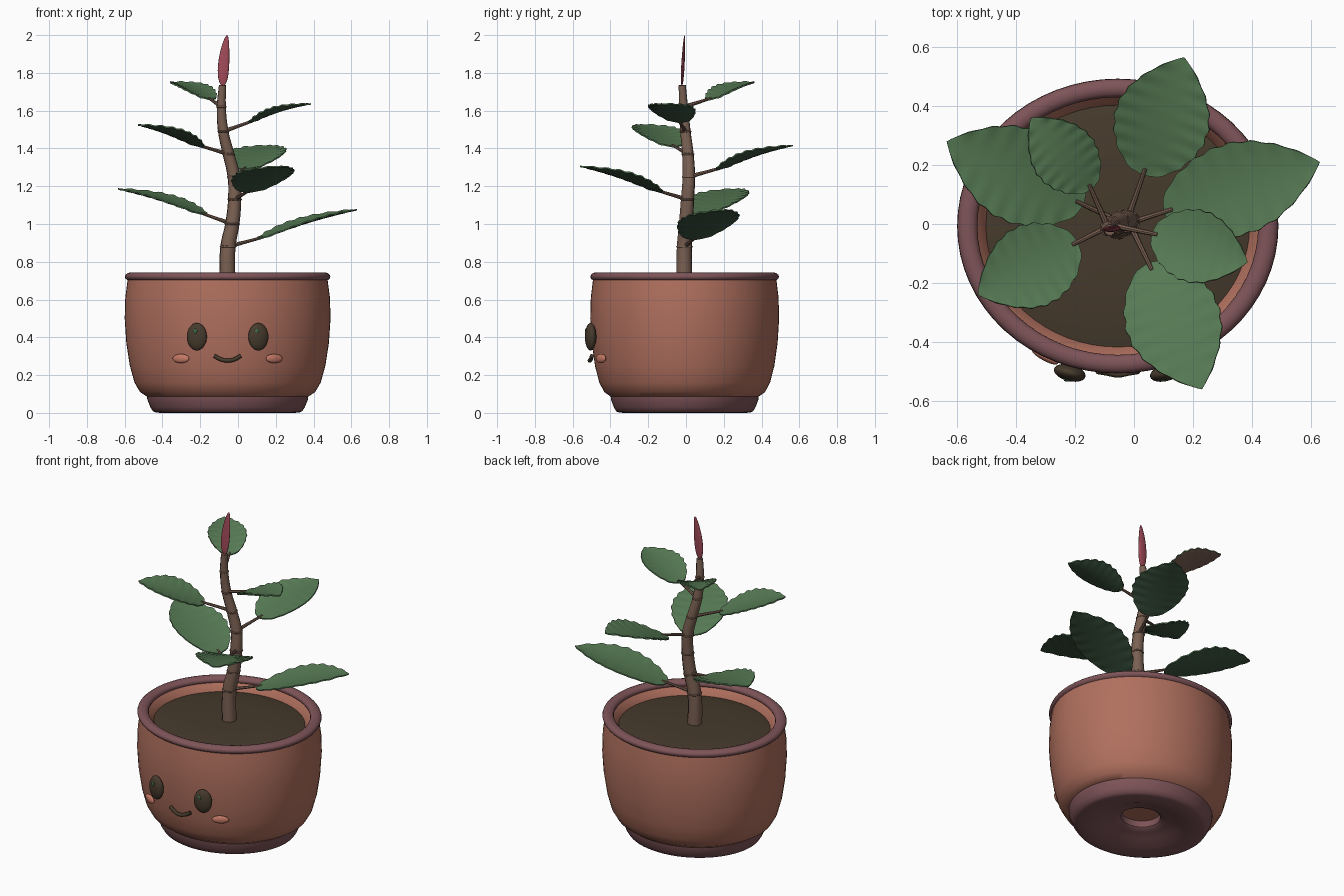
import bpy, bmesh, math
from mathutils import Vector

if "Cube" in bpy.data.objects:
    bpy.data.objects.remove(bpy.data.objects["Cube"])

CX, CY, STRETCH = -0.055, -0.007, 1.09   # pot centre and its oval stretch in x


def material(name, rgb):
    lin = [((c / 255 + 0.055) / 1.055) ** 2.4 for c in rgb] + [1]
    m = bpy.data.materials.new(name)
    m.use_nodes = True
    m.diffuse_color = lin
    m.node_tree.nodes["Principled BSDF"].inputs["Base Color"].default_value = lin
    return m


TERRACOTTA = material("terracotta", (176, 112, 94))
GLAZE = material("plum_glaze", (126, 84, 88))
SOIL = material("dark_brown", (70, 58, 44))
BARK = material("bark", (122, 96, 82))
LEAF = material("leaf_green", (86, 122, 84))
UNDER = material("leaf_underside", (62, 88, 66))
YOUNG = material("young_underside", (126, 98, 86))
BUD = material("bud_red", (160, 74, 88))
CHEEK = material("cheek_pink", (198, 122, 102))
GLINT = material("eye_glint", (62, 100, 66))


def finish(ob, *mats, angle=40):
    for m in mats:
        ob.data.materials.append(m)
    bpy.ops.object.select_all(action="DESELECT")
    ob.select_set(True)
    bpy.context.view_layer.objects.active = ob
    bpy.ops.object.shade_smooth_by_angle(angle=math.radians(angle))
    return ob


def from_bmesh(name, bm):
    bmesh.ops.recalc_face_normals(bm, faces=bm.faces)
    me = bpy.data.meshes.new(name)
    bm.to_mesh(me)
    bm.free()
    ob = bpy.data.objects.new(name, me)
    bpy.context.collection.objects.link(ob)
    return ob


def lathe(name, profile, mat, closed=False):
    bm = bmesh.new()
    pts = [bm.verts.new((r, 0, z)) for r, z in profile]
    ring = pts + pts[:1] if closed else pts
    edges = [bm.edges.new(p) for p in zip(ring, ring[1:])]
    bmesh.ops.spin(bm, geom=pts + edges, cent=(0, 0, 0), axis=(0, 0, 1),
                   angle=math.tau, steps=64)
    bmesh.ops.remove_doubles(bm, verts=bm.verts, dist=0.0001)
    for v in bm.verts:
        v.co = (v.co.x * STRETCH + CX, v.co.y + CY, v.co.z)
    return finish(from_bmesh(name, bm), mat)


def tube(name, points, radius, mat, sides=3):
    # points are (x, y, z, radius factor)
    cu = bpy.data.curves.new(name, "CURVE")
    cu.dimensions, cu.bevel_depth, cu.bevel_resolution = "3D", radius, sides
    cu.resolution_u, cu.use_fill_caps = 6, True
    sp = cu.splines.new("BEZIER")
    sp.bezier_points.add(len(points) - 1)
    for bp, p in zip(sp.bezier_points, points):
        bp.co, bp.radius = p[:3], p[3]
        bp.handle_left_type = bp.handle_right_type = "AUTO"
    ob = bpy.data.objects.new(name, cu)
    bpy.context.collection.objects.link(ob)
    bpy.ops.object.select_all(action="DESELECT")
    ob.select_set(True)
    bpy.context.view_layer.objects.active = ob
    bpy.ops.object.convert(target="MESH")
    return finish(bpy.context.object, mat)


def ellipsoid(name, loc, size, mat, turn=0):
    bpy.ops.mesh.primitive_uv_sphere_add(segments=24, ring_count=14, location=loc,
                                         rotation=(0, 0, turn))
    ob = bpy.context.object
    ob.name, ob.scale = name, size
    return finish(ob, mat, angle=80)


# Pot: outer wall, over the lip and down the inside to a hidden floor
lathe("pot_body", [(0, 0.1), (0.3, 0.095), (0.39, 0.085), (0.425, 0.11), (0.452, 0.16),
                   (0.475, 0.25), (0.492, 0.37), (0.5, 0.5), (0.497, 0.61), (0.485, 0.71),
                   (0.45, 0.72), (0.435, 0.7), (0.405, 0.66), (0.38, 0.5)], TERRACOTTA)
lathe("pot_foot", [(0.392, 0.09), (0.39, 0.07), (0.375, 0.03), (0.362, 0.008), (0.345, 0.001),
                   (0.3, 0), (0.25, 0.006), (0.19, 0.03), (0.145, 0.045), (0.12, 0.05),
                   (0.108, 0.06), (0.105, 0.1)], GLAZE)
lathe("pot_rim", [(0.468 + 0.031 * math.cos(a), 0.721 + 0.023 * math.sin(a))
                  for a in (math.tau * i / 14 for i in range(14))], GLAZE, closed=True)
lathe("soil", [(0, 0.69), (0.2, 0.688), (0.35, 0.68), (0.42, 0.665)], SOIL)

# Face
for side, word in ((-1, "right"), (1, "left")):
    x = CX + side * 0.163
    ellipsoid(word + "_eye", (x, -0.505, 0.403), (0.055, 0.028, 0.073), SOIL, side * 0.25)
    ellipsoid(word + "_eye_glint", (x - 0.008, -0.531, 0.433), (0.011, 0.004, 0.013), GLINT)
    ellipsoid(word + "_cheek", (CX + side * 0.247, -0.45, 0.288), (0.05, 0.014, 0.024),
              CHEEK, side * 0.5)
tube("mouth", [(CX + 0.07 * s, -0.51 + 0.012 * abs(s), 0.277 + 0.025 * s * s, 1)
               for s in (-1, -0.5, 0, 0.5, 1)], 0.011, SOIL)

# Stem
STEM = [(-0.055, -0.01, 0.66, 1), (-0.053, -0.008, 0.88, 0.95), (-0.03, 0, 1.0, 0.88),
        (-0.018, 0.008, 1.13, 0.82), (-0.022, 0.015, 1.25, 0.78), (-0.05, 0.01, 1.37, 0.72),
        (-0.078, -0.003, 1.49, 0.65), (-0.088, -0.013, 1.62, 0.56), (-0.082, -0.02, 1.735, 0.45)]
tube("stem", STEM, 0.043, BARK)

# Leaves: base, tip and width, one per stem joint from the bottom up
LEAVES = [((0.1, 0.04, 0.92), (0.63, 0.21, 1.08), 0.31),
          ((-0.17, 0.065, 1.05), (-0.635, 0.28, 1.19), 0.32),
          ((0.05, -0.13, 1.17), (0.23, -0.56, 1.31), 0.32),
          ((0.03, 0.165, 1.29), (0.17, 0.565, 1.42), 0.32),
          ((-0.19, -0.06, 1.41), (-0.53, -0.24, 1.53), 0.28),
          ((0.06, -0.03, 1.54), (0.385, -0.13, 1.64), 0.245),
          ((-0.14, 0.12, 1.66), (-0.35, 0.36, 1.755), 0.22)]


def leaf(name, base, tip, width, under):
    base, tip = Vector(base), Vector(tip)
    along = tip - base
    side = along.cross(Vector((0, 0, 1))).normalized()
    up = side.cross(along).normalized()
    nu, nv = 40, 8
    bm = bmesh.new()
    grid = []
    for i in range(nu + 1):
        t = i / nu
        half = 0.5 * width * max(math.sin(math.pi * t ** 0.92), 0) ** (0.55 + 0.3 * t)
        row = []
        for j in range(nv + 1):
            s = 2 * j / nv - 1
            wave = math.sin(t * 16 * math.pi) * s * s
            lift = 0.018 * s * s * math.sin(math.pi * t) + 0.012 * math.sin(math.pi * t)
            row.append(bm.verts.new(base + along * t + side * (s * half * (1 + 0.025 * wave))
                                    + up * (lift + 0.003 * wave)))
        grid.append(row)
    for a, b in zip(grid, grid[1:]):
        for j in range(nv):
            bm.faces.new((a[j], a[j + 1], b[j + 1], b[j]))
    # thin blade with its own underside colour
    bmesh.ops.remove_doubles(bm, verts=bm.verts, dist=0.0002)
    bmesh.ops.recalc_face_normals(bm, faces=bm.faces)
    bmesh.ops.solidify(bm, geom=bm.faces[:], thickness=0.007)
    bmesh.ops.recalc_face_normals(bm, faces=bm.faces)
    for f in bm.faces:
        f.material_index = 1 if f.normal.dot(up) < -0.3 else 0
    finish(from_bmesh(name, bm), LEAF, under, angle=50)


for n, ((base, tip, width), joint) in enumerate(zip(LEAVES, STEM[1:]), 1):
    leaf("leaf_%d" % n, base, tip, width, YOUNG if n == len(LEAVES) else UNDER)
    start, end = Vector(joint[:3]), Vector(base)
    end += (Vector(tip) - end) * 0.06
    tube("leaf_stalk_%d" % n, [(*start, 1.3), (*start.lerp(end, 0.5), 1), (*end, 0.8)],
         0.009, BARK, 2)
    # raised ring where the stalk leaves the stem
    bpy.ops.mesh.primitive_torus_add(location=start, major_radius=0.041 * joint[3],
                                     minor_radius=0.005, major_segments=20, minor_segments=8)
    bpy.context.object.name = "stem_joint_%d" % n
    finish(bpy.context.object, BARK, angle=80)

# Bud: a flattened spindle leaning to its tip
bm = bmesh.new()
bmesh.ops.create_uvsphere(bm, u_segments=16, v_segments=16, radius=1)
for v in bm.verts:
    t = (v.co.z + 1) / 2
    slim = 1 - 0.45 * t
    v.co = (-0.08 + 0.022 * t * t + v.co.x * 0.037 * slim,
            -0.022 + 0.014 * t + v.co.y * 0.011 * slim, 1.73 + 0.27 * t)
finish(from_bmesh("bud", bm), BUD, angle=80)
